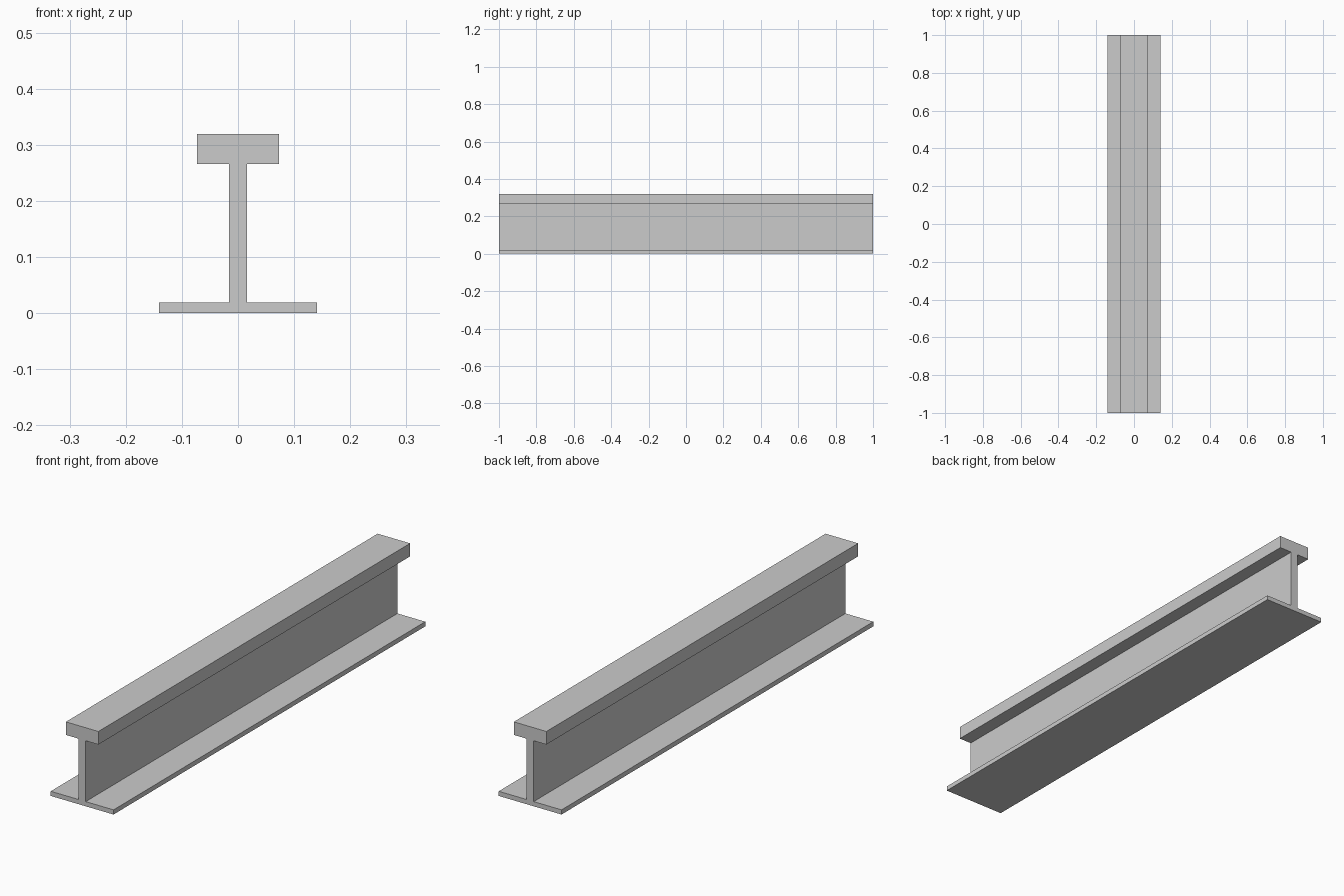
import bpy
import bmesh

if "Cube" in bpy.data.objects:
    bpy.data.objects.remove(bpy.data.objects["Cube"])

LENGTH = 2.0

# Right half of the rail cross-section (x, z), bottom to top
half = [(0.141, 0.0), (0.141, 0.019), (0.016, 0.019),
        (0.016, 0.266), (0.073, 0.266), (0.073, 0.319)]
profile = half + [(-x, z) for x, z in reversed(half)]

steel = bpy.data.materials.new("steel_grey")
steel.diffuse_color = (0.6, 0.6, 0.6, 1.0)
steel.use_nodes = True
steel.node_tree.nodes["Principled BSDF"].inputs["Base Color"].default_value = steel.diffuse_color

# Rail beam: wide foot, thin web and thick head, extruded along y
bm = bmesh.new()
end = bm.faces.new([bm.verts.new((x, -LENGTH / 2, z)) for x, z in profile])
swept = bmesh.ops.extrude_face_region(bm, geom=[end], use_keep_orig=True)["geom"]
bmesh.ops.translate(bm, vec=(0, LENGTH, 0),
                    verts=[v for v in swept if isinstance(v, bmesh.types.BMVert)])
bmesh.ops.recalc_face_normals(bm, faces=bm.faces)

mesh = bpy.data.meshes.new("rail_beam")
bm.to_mesh(mesh)
bm.free()
mesh.materials.append(steel)
bpy.context.collection.objects.link(bpy.data.objects.new("rail_beam", mesh))
